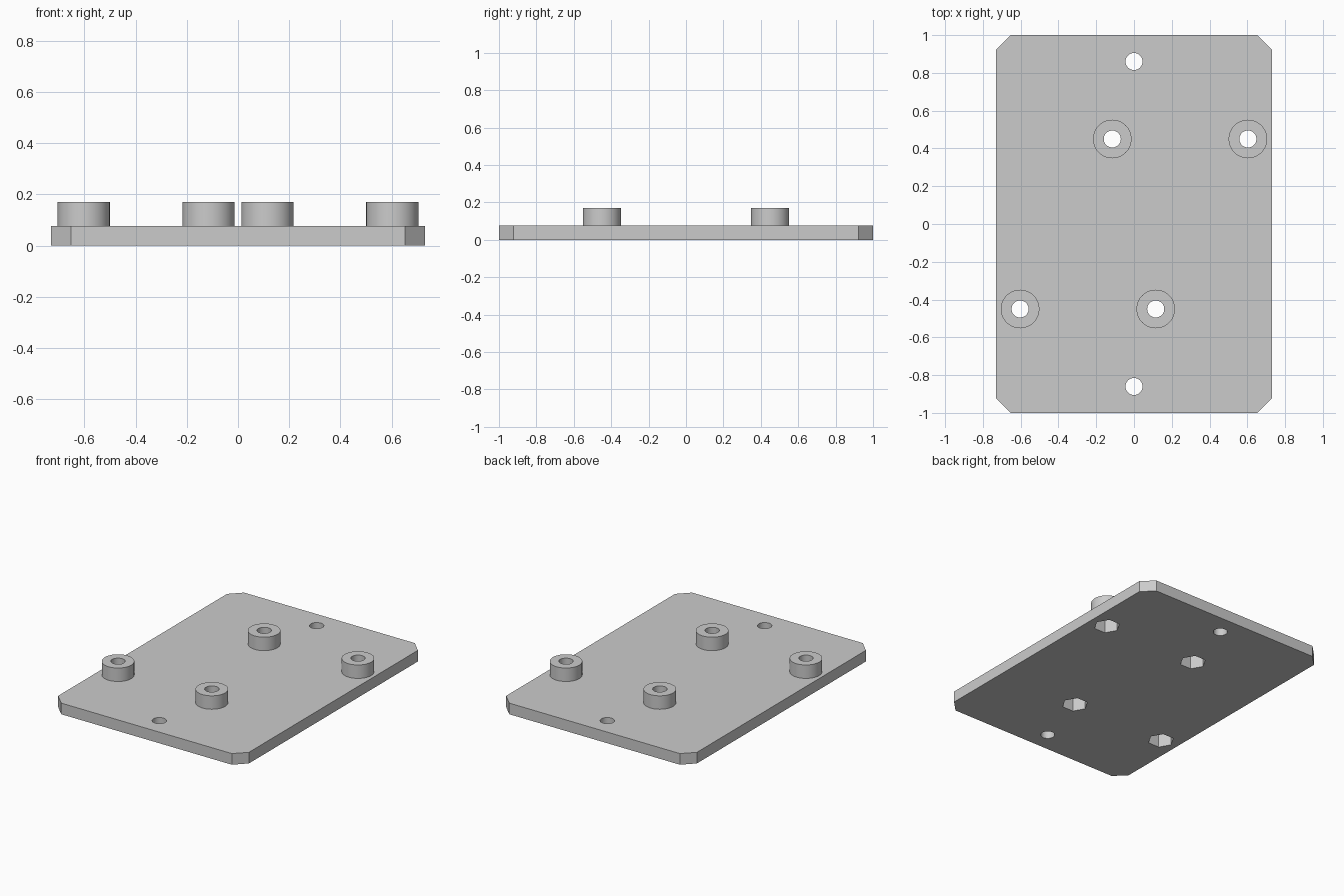
import bpy
import bmesh
from math import radians

cube = bpy.data.objects.get("Cube")
if cube:
    bpy.data.objects.remove(cube, do_unlink=True)

HALF_X, HALF_Y, CHAMFER = 0.73, 1.0, 0.077
PLATE_H, BOSS_TOP, POCKET_TOP = 0.077, 0.17, 0.103
BOSS_R, HOLE_R, NUT_R = 0.102, 0.045, 0.084
BOSSES = [(s * x, s * 0.45) for s in (1, -1) for x in (0.603, -0.115)]
SCREW_HOLES = [(0, 0.86), (0, -0.86)]

grey = bpy.data.materials.new("plain grey")
grey.use_nodes = True
COLOUR = (0.6, 0.6, 0.6, 1)
grey.diffuse_color = COLOUR
grey.node_tree.nodes["Principled BSDF"].inputs["Base Color"].default_value = COLOUR


def link_mesh(name, bm):
    bmesh.ops.recalc_face_normals(bm, faces=bm.faces)
    mesh = bpy.data.meshes.new(name)
    bm.to_mesh(mesh)
    bm.free()
    mesh.materials.append(grey)
    obj = bpy.data.objects.new(name, mesh)
    bpy.context.collection.objects.link(obj)
    return obj


def prism(name, centre, radius, z0, z1, sides=64):
    """Upright prism whose first corner points along x."""
    bpy.ops.mesh.primitive_cylinder_add(
        vertices=sides, radius=radius, depth=z1 - z0,
        location=(*centre, (z0 + z1) / 2),
        rotation=(0, 0, radians(90) if sides == 6 else 0))
    obj = bpy.context.object
    obj.name = name
    obj.data.materials.append(grey)
    return obj


def combine(target, tool, operation):
    mod = target.modifiers.new(operation.lower(), "BOOLEAN")
    mod.operation, mod.object, mod.solver = operation, tool, "EXACT"
    bpy.context.view_layer.objects.active = target
    bpy.ops.object.modifier_apply(modifier=mod.name)
    bpy.data.objects.remove(tool, do_unlink=True)


# Plate with chamfered corners
bm = bmesh.new()
outline = []
for sx, sy in ((1, 1), (-1, 1), (-1, -1), (1, -1)):
    pair = [(sx * HALF_X, sy * (HALF_Y - CHAMFER)),
            (sx * (HALF_X - CHAMFER), sy * HALF_Y)]
    outline += pair if sx * sy > 0 else pair[::-1]
base = bm.faces.new([bm.verts.new((x, y, 0)) for x, y in outline])
top = bmesh.ops.extrude_face_region(bm, geom=[base])["geom"]
bmesh.ops.translate(bm, vec=(0, 0, PLATE_H),
                    verts=[v for v in top if isinstance(v, bmesh.types.BMVert)])
plate = link_mesh("mounting_plate", bm)

# Raised bosses, each with a bore and a hexagonal nut pocket underneath
for centre in BOSSES:
    combine(plate, prism("boss", centre, BOSS_R, PLATE_H / 2, BOSS_TOP), "UNION")
    combine(plate, prism("bore", centre, HOLE_R, -0.1, 0.3), "DIFFERENCE")
    combine(plate, prism("nut_pocket", centre, NUT_R, -0.1, POCKET_TOP, 6), "DIFFERENCE")

# Screw holes at both ends
for centre in SCREW_HOLES:
    combine(plate, prism("screw_hole", centre, HOLE_R, -0.1, 0.3), "DIFFERENCE")

# Smooth round walls with crisp edges
bpy.ops.object.select_all(action="DESELECT")
plate.select_set(True)
bpy.context.view_layer.objects.active = plate
bpy.ops.object.shade_smooth_by_angle(angle=radians(30))
